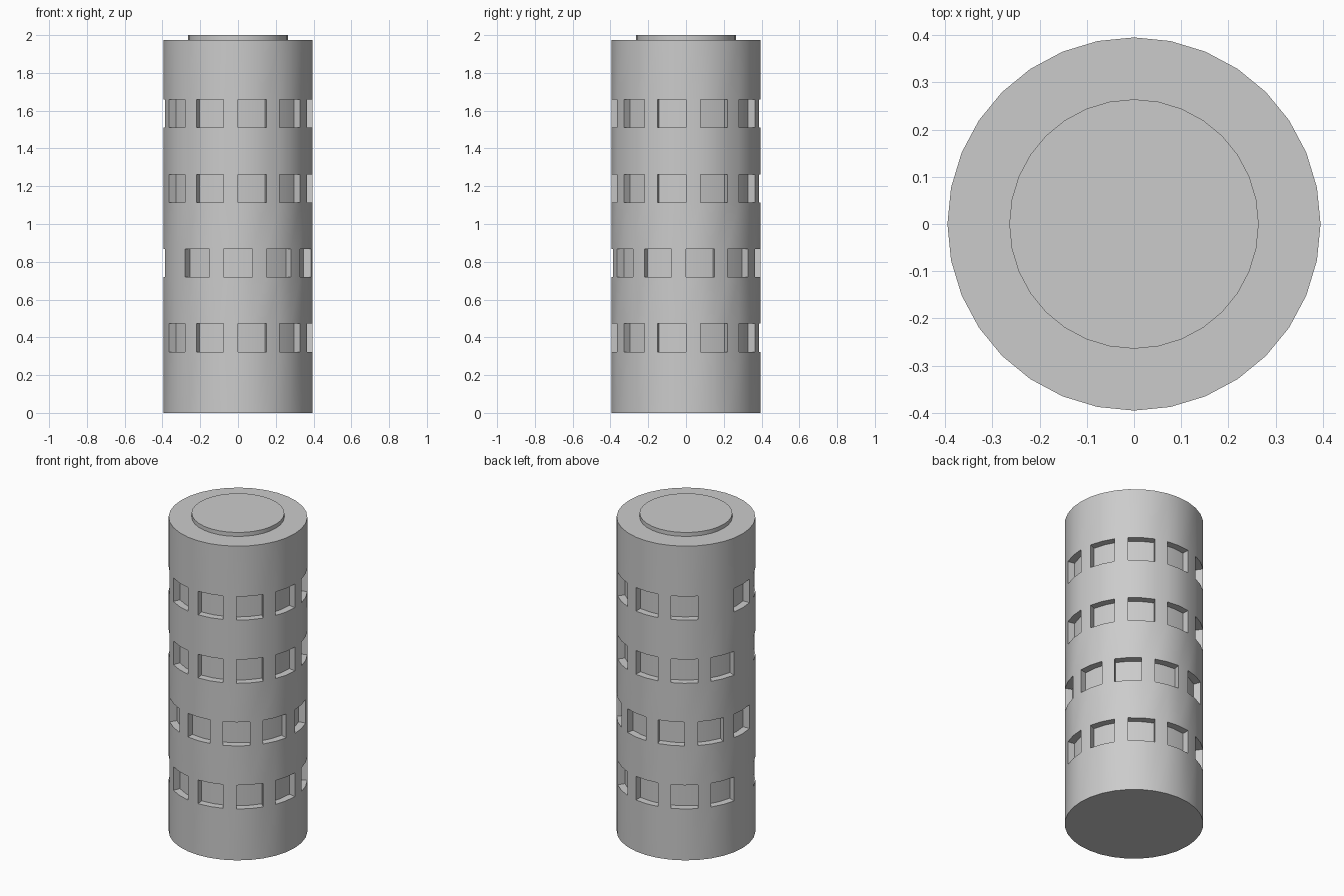
import bpy, bmesh
from math import sin, cos, pi

if "Cube" in bpy.data.objects:
    bpy.data.objects.remove(bpy.data.objects["Cube"])

N = 32            # sides
R = 0.395         # tower radius
CAP_R = 0.264     # raised lid radius
TOP, LID = 1.975, 2.0
DEPTH = 0.044     # window recess

# window rows: (z bottom, z top, first segment of each two-segment window)
regular = [0, 3, 6, 9, 12, 15, 18]
ROWS = [
    (0.323, 0.472, regular + [21, 26, 29]),
    (0.719, 0.868, [(2 + 3 * i) % N for i in range(8)] + [28, 31]),
    (1.113, 1.262, regular + [21, 26, 29]),
    (1.510, 1.658, regular + [23, 26, 29]),
]


def point(k, z, r=R, shift=(0, 0)):
    a = 2 * pi * k / N
    return (r * sin(a) + shift[0], -r * cos(a) + shift[1], z)


bm = bmesh.new()


def face(*pts):
    return bm.faces.new([bm.verts.new(p) for p in pts])


def wall(k, z0, z1, r=R, shift=(0, 0)):
    face(point(k, z0, r, shift), point(k + 1, z0, r, shift),
         point(k + 1, z1, r, shift), point(k, z1, r, shift))


def window(k, z0, z1):
    # the two-segment patch is pushed straight in along its middle direction
    a = 2 * pi * (k + 1) / N
    s = (-DEPTH * sin(a), DEPTH * cos(a))
    for i in (k, k + 1):
        wall(i, z0, z1, R, s)
        face(point(i, z0), point(i + 1, z0), point(i + 1, z0, R, s), point(i, z0, R, s))
        face(point(i, z1, R, s), point(i + 1, z1, R, s), point(i + 1, z1), point(i, z1))
    face(point(k, z0), point(k, z0, R, s), point(k, z1, R, s), point(k, z1))
    e = k + 2
    face(point(e, z0, R, s), point(e, z0), point(e, z1), point(e, z1, R, s))


# plain bands and window bands
z = 0.0
for z0, z1, starts in ROWS:
    for k in range(N):
        wall(k, z, z0)
    open_segments = {(s + i) % N for s in starts for i in (0, 1)}
    for k in set(range(N)) - open_segments:
        wall(k, z0, z1)
    for s in starts:
        window(s, z0, z1)
    z = z1

# top band, shoulder and raised lid
for k in range(N):
    wall(k, z, TOP)
    face(point(k, TOP), point(k + 1, TOP), point(k + 1, TOP, CAP_R), point(k, TOP, CAP_R))
    wall(k, TOP, LID, CAP_R)
face(*[point(k, LID, CAP_R) for k in range(N)])
face(*[point(-k, 0) for k in range(N)])

bmesh.ops.remove_doubles(bm, verts=bm.verts, dist=0.0002)
bmesh.ops.recalc_face_normals(bm, faces=bm.faces)
mesh = bpy.data.meshes.new("tower")
bm.to_mesh(mesh)
bm.free()
tower = bpy.data.objects.new("tower", mesh)
bpy.context.collection.objects.link(tower)
bpy.context.view_layer.objects.active = tower
tower.select_set(True)
bpy.ops.object.shade_smooth_by_angle(angle=pi / 6)
